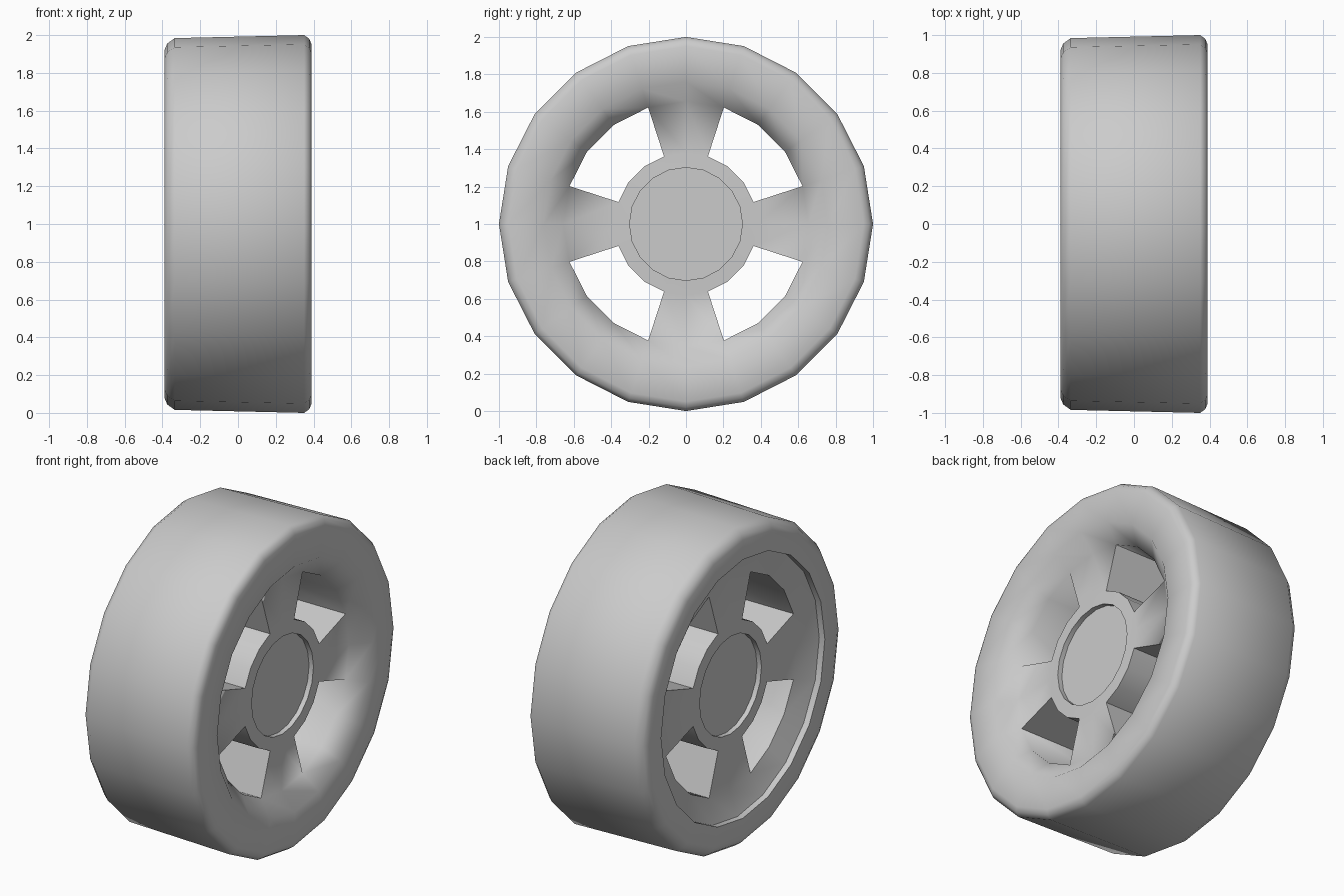
import bpy, bmesh, math

if "Cube" in bpy.data.objects:
    bpy.data.objects.remove(bpy.data.objects["Cube"])

SIDES = 20
# Wheel half-section as (x, radius), from outer hub recess over the tread to inner hub recess
PROFILE = [
    (0.275, 0.302), (0.305, 0.302),                  # outer hub recess
    (0.302, 0.38), (0.30, 0.655),                    # outer spoke face (windows here)
    (0.39, 0.76), (0.39, 0.95), (0.378, 0.98), (0.35, 1.0),    # outer sidewall
    (-0.335, 0.984), (-0.375, 0.955), (-0.39, 0.92),           # tread and inner shoulder
    (-0.39, 0.80), (-0.352, 0.80),                   # inner lip
    (-0.30, 0.655), (-0.302, 0.38),                  # inner spoke face (windows here)
    (-0.305, 0.302), (-0.275, 0.302),                # inner hub recess
]
OUT_IN, OUT_OUT, BACK_OUT, BACK_IN = 2, 3, 13, 14


def is_window(i):
    """Three open sectors, then two for the spoke, four times round."""
    return i % 5 in (1, 2, 3)


bm = bmesh.new()
rings = []
for x, r in PROFILE:
    rings.append([bm.verts.new((x, r * math.cos(2 * math.pi * i / SIDES),
                                1 + r * math.sin(2 * math.pi * i / SIDES)))
                  for i in range(SIDES)])


def strip(a, b, i):
    j = (i + 1) % SIDES
    bm.faces.new((rings[a][i], rings[a][j], rings[b][j], rings[b][i]))


# Tyre, rim and spoke faces, leaving the windows open
for k in range(len(PROFILE) - 1):
    for i in range(SIDES):
        if k in (OUT_IN, BACK_OUT) and is_window(i):
            continue
        strip(k, k + 1, i)

# Hub discs
bm.faces.new(rings[0])
bm.faces.new(rings[-1])

# Window walls
for i in range(SIDES):
    if is_window(i):
        strip(OUT_IN, BACK_IN, i)
        strip(OUT_OUT, BACK_OUT, i)
    if is_window(i) != is_window((i - 1) % SIDES):
        bm.faces.new([rings[k][i] for k in (OUT_IN, OUT_OUT, BACK_OUT, BACK_IN)])

bmesh.ops.recalc_face_normals(bm, faces=bm.faces)
mesh = bpy.data.meshes.new("wheel")
bm.to_mesh(mesh)
bm.free()
wheel = bpy.data.objects.new("wheel", mesh)
bpy.context.collection.objects.link(wheel)

bpy.context.view_layer.objects.active = wheel
wheel.select_set(True)
bpy.ops.object.shade_smooth_by_angle(angle=math.radians(50))
